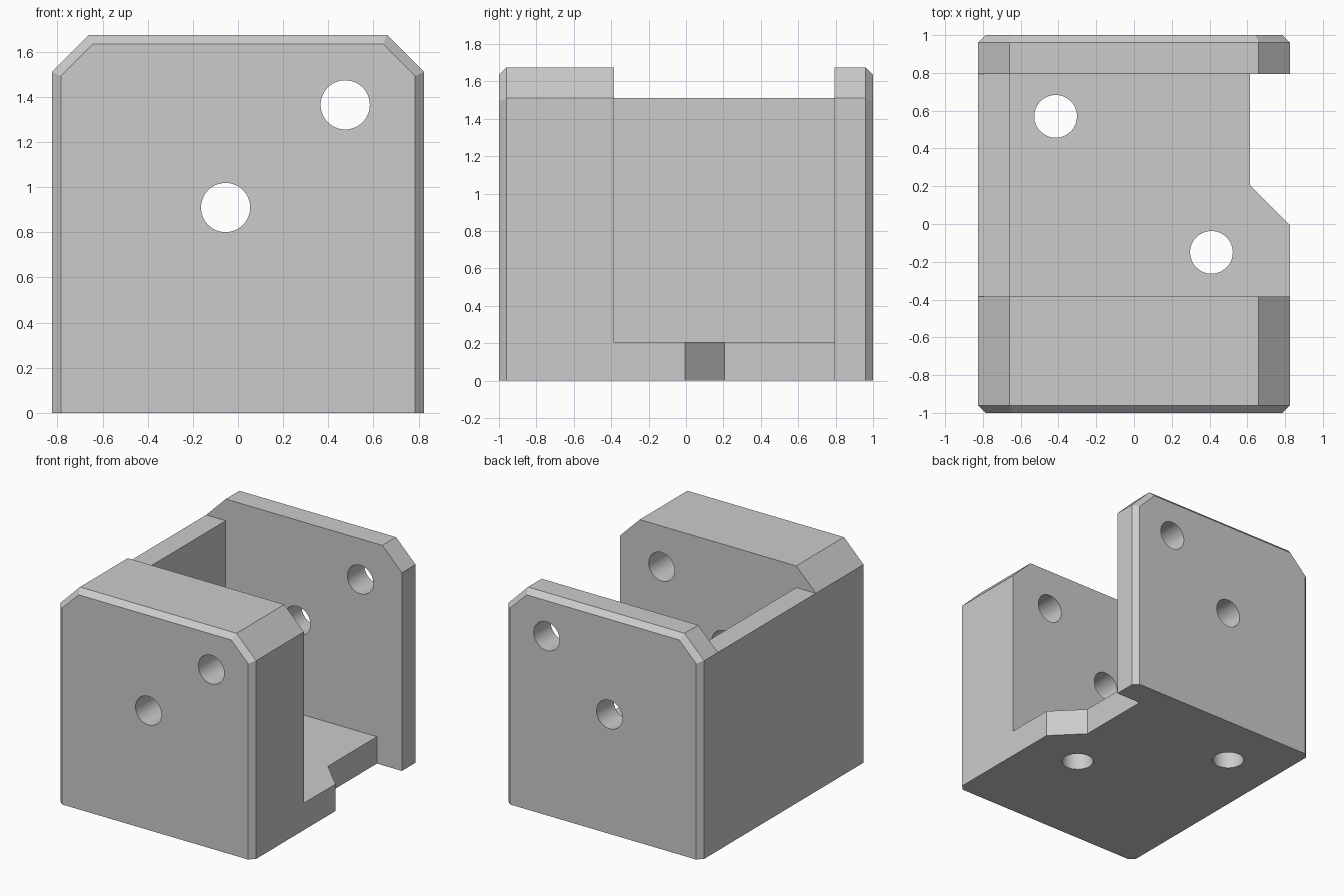
import bpy
import bmesh
from mathutils import Vector

if "Cube" in bpy.data.objects:
    bpy.data.objects.remove(bpy.data.objects["Cube"], do_unlink=True)

grey = bpy.data.materials.new("light grey")
grey.use_nodes = True
colour = (0.6, 0.6, 0.6, 1)
grey.diffuse_color = colour
grey.node_tree.nodes["Principled BSDF"].inputs["Base Color"].default_value = colour


def loft(name, rings):
    """Skin a closed solid through rings that share a point count."""
    bm = bmesh.new()
    loops = [[bm.verts.new(p) for p in ring] for ring in rings]
    for a, b in zip(loops, loops[1:]):
        for i in range(len(a)):
            j = (i + 1) % len(a)
            bm.faces.new((a[i], a[j], b[j], b[i]))
    bm.faces.new(loops[0])
    bm.faces.new(loops[-1])
    bmesh.ops.recalc_face_normals(bm, faces=bm.faces)
    mesh = bpy.data.meshes.new(name)
    bm.to_mesh(mesh)
    bm.free()
    mesh.materials.append(grey)
    obj = bpy.data.objects.new(name, mesh)
    bpy.context.collection.objects.link(obj)
    return obj


def cylinder(name, centre, radius, length, along_y):
    turn = (1.5707963, 0, 0) if along_y else (0, 0, 0)
    bpy.ops.mesh.primitive_cylinder_add(vertices=64, radius=radius, depth=length,
                                        location=centre, rotation=turn)
    obj = bpy.context.object
    obj.name = name
    obj.data.materials.append(grey)
    return obj


def cut(body, cutter):
    cutter.hide_render = True
    mod = body.modifiers.new(cutter.name, "BOOLEAN")
    mod.operation = "DIFFERENCE"
    mod.solver = "EXACT"
    mod.object = cutter
    bpy.context.view_layer.objects.active = body
    bpy.ops.object.modifier_apply(modifier=mod.name)
    bpy.data.objects.remove(cutter, do_unlink=True)


# Block with clipped top corners and bevelled front and back rims
half_w, height, clip, bevel = 0.825, 1.675, 0.165, 0.04


def outline(y, inset):
    w, h = half_w - inset, height - inset
    c = clip - inset * 0.586
    right = [(w, 0), (w, h - c), (w - c, h)]
    points = right + [(-x, z) for x, z in reversed(right)]
    return [(x, y, z) for x, z in points]


body = loft("bracket_body", [outline(-1, bevel), outline(bevel - 1, 0),
                             outline(1 - bevel, 0), outline(1, bevel)])

# Open pocket, leaving a floor, one low side wall and two end walls
floor, back = 0.205, 0.795
pocket = [(-0.66, floor), (1, floor), (1, 2), (-1, 2), (-1, 1.51), (-0.66, 1.51)]
cut(body, loft("pocket_cutter", [[(x, y, z) for x, z in pocket] for y in (-0.385, back)]))

# Notch in the floor's open side
notch = [(0.615, 0.205), (1, -0.18), (1, back), (0.615, back)]
cut(body, loft("notch_cutter", [[(x, y, z) for x, y in notch] for z in (-0.1, 0.3)]))

# Holes through both end walls
for x, z in ((-0.055, 0.91), (0.475, 1.365)):
    cut(body, cylinder("wall_hole_cutter", (x, 0, z), 0.109, 3, True))

# Holes through the floor
for x, y in ((-0.415, 0.57), (0.41, -0.15)):
    cut(body, cylinder("floor_hole_cutter", (x, y, 0.1), 0.113, 0.5, False))

bpy.ops.object.select_all(action="DESELECT")
body.select_set(True)
bpy.context.view_layer.objects.active = body
bpy.ops.object.shade_smooth_by_angle(angle=0.4)
